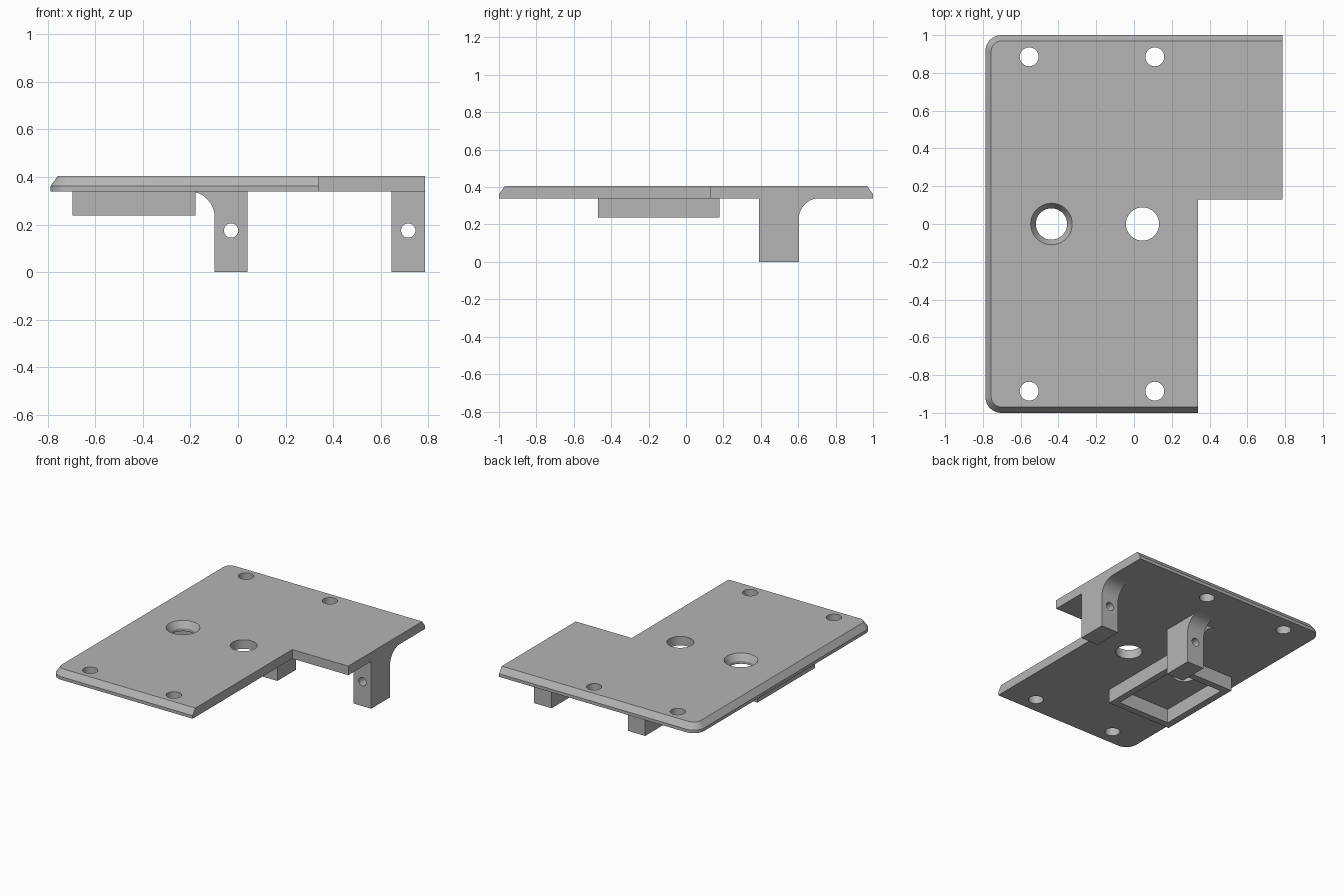
import bpy, bmesh, math
from mathutils import Vector, Matrix

if "Cube" in bpy.data.objects:
    bpy.data.objects.remove(bpy.data.objects["Cube"], do_unlink=True)

grey = bpy.data.materials.new("plain grey")
grey.use_nodes = True
GREY = (0.46, 0.46, 0.46, 1)
grey.diffuse_color = GREY
grey.node_tree.nodes["Principled BSDF"].inputs["Base Color"].default_value = GREY

BOTTOM, TOP, FILLET = 0.34, 0.405, 0.11


def loft(name, loops):
    """Solid through matching closed loops, capped at both ends."""
    bm = bmesh.new()
    rings = [[bm.verts.new(p) for p in loop] for loop in loops]
    n = len(rings[0])
    for a, b in zip(rings, rings[1:]):
        for i in range(n):
            j = (i + 1) % n
            bm.faces.new((a[i], a[j], b[j], b[i]))
    bm.faces.new(rings[0][::-1])
    bm.faces.new(rings[-1])
    bmesh.ops.recalc_face_normals(bm, faces=bm.faces)
    mesh = bpy.data.meshes.new(name)
    bm.to_mesh(mesh)
    bm.free()
    mesh.materials.append(grey)
    obj = bpy.data.objects.new(name, mesh)
    bpy.context.collection.objects.link(obj)
    return obj


def circle(center, r, along_y=False, n=40):
    c, pts = Vector(center), []
    for i in range(n):
        a = math.tau * i / n
        u, v = r * math.cos(a), r * math.sin(a)
        pts.append(c + (Vector((u, 0, v)) if along_y else Vector((u, v, 0))))
    return pts


def cut(obj, cutter):
    """Subtract a cutter and remove it."""
    mod = obj.modifiers.new("cut", "BOOLEAN")
    mod.operation, mod.solver, mod.object = "DIFFERENCE", "EXACT", cutter
    bpy.ops.object.select_all(action="DESELECT")
    bpy.context.view_layer.objects.active = obj
    obj.select_set(True)
    bpy.ops.object.modifier_apply(modifier=mod.name)
    bpy.data.objects.remove(cutter, do_unlink=True)


def smooth(obj):
    bpy.ops.object.select_all(action="DESELECT")
    bpy.context.view_layer.objects.active = obj
    obj.select_set(True)
    bpy.ops.object.shade_smooth_by_angle(angle=math.radians(25))


def drill(obj, x, y, r):
    cut(obj, loft("drill", [circle((x, y, z), r) for z in (0.2, 0.6)]))


# Mounting plate: notched outline, chamfered on the front, back and right side
def outline(inset, z):
    left, end, r = -0.787 + inset, 1 - inset, 0.085 - inset
    pts = [(0.34, -end), (0.34, 0.13), (0.785, 0.13), (0.785, end)]
    for side, start in ((1, 90), (-1, 180)):
        for i in range(11):
            a = math.radians(start + 9 * i)
            pts.append((left + r + r * math.cos(a),
                        side * (end - r) + r * math.sin(a)))
    return [(x, y, z) for x, y in pts]


plate = loft("mounting_plate", [outline(0, BOTTOM), outline(0, 0.362), outline(0.031, TOP)])
for x in (-0.555, 0.11):
    for y in (-0.885, 0.885):
        drill(plate, x, y, 0.05)
drill(plate, 0.045, 0, 0.088)

# Countersunk hole
steps = [(0.2, 0.083), (0.36, 0.083), (TOP, 0.11), (0.5, 0.11)]
cut(plate, loft("countersink", [circle((-0.437, 0, z), r) for z, r in steps]))
smooth(plate)


# Rectangular frame under the plate
def rectangle(x0, x1, y0, y1, z):
    return [(x0, y0, z), (x1, y0, z), (x1, y1, z), (x0, y1, z)]


frame = loft("underside_frame", [rectangle(-0.695, -0.178, -0.47, 0.18, z) for z in (0.238, BOTTOM)])
cut(frame, loft("pocket", [rectangle(-0.645, -0.228, -0.42, 0.13, z) for z in (0.1, 0.5)]))


# Legs with a concave fillet flowing into the plate
def fillet_arc(edge, sign):
    pts = []
    for i in range(13):
        a = math.radians(90 * i / 12)
        pts.append((edge + sign * FILLET * (1 - math.cos(a)),
                    BOTTOM - FILLET * (1 - math.sin(a))))
    return pts


FRONT, BACK = 0.39, 0.603
for name, x0, x1 in (("middle_leg", -0.098, 0.04), ("left_leg", 0.645, 0.785)):
    profile = [(FRONT, BOTTOM), (FRONT, 0), (BACK, 0)] + fillet_arc(BACK, 1)
    leg = loft(name, [[(x, y, z) for y, z in profile] for x in (x0, x1)])
    hole = [circle(((x0 + x1) / 2, y, 0.175), 0.03, True) for y in (0.2, 0.9)]
    cut(leg, loft("pin_hole", hole))
    smooth(leg)

# Side fillet of the middle leg
profile = [(-0.098, BOTTOM)] + fillet_arc(-0.098, -1)
side = loft("middle_leg_side_fillet", [[(x, y, z) for x, z in profile] for y in (FRONT, BACK)])
smooth(side)
